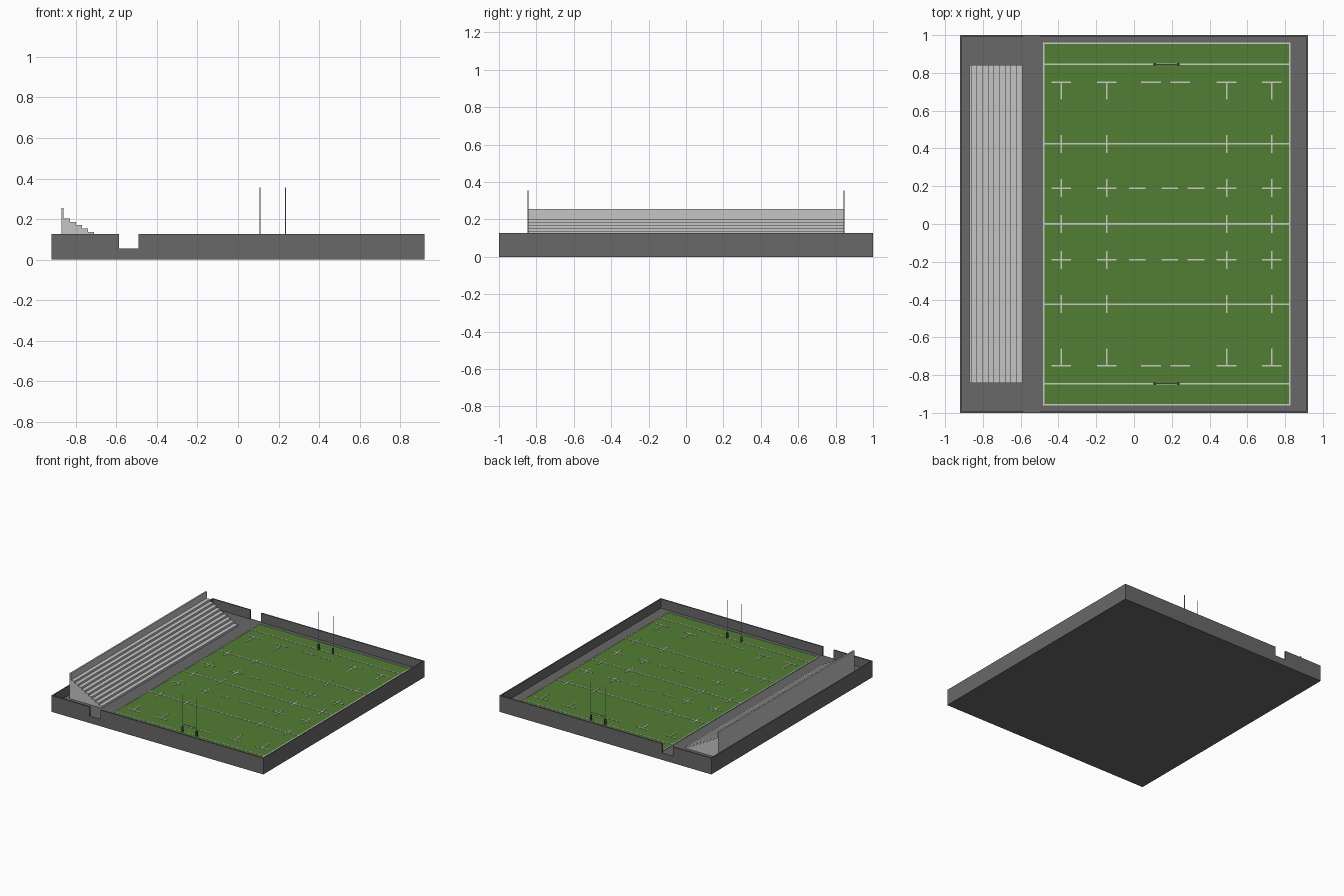
import bpy, bmesh
from mathutils import Matrix, Vector

if "Cube" in bpy.data.objects:
    bpy.data.objects.remove(bpy.data.objects["Cube"])


def material(name, rgb):
    m = bpy.data.materials.new(name)
    m.diffuse_color = (*rgb, 1)
    m.use_nodes = True
    m.node_tree.nodes["Principled BSDF"].inputs["Base Color"].default_value = m.diffuse_color
    return m


CONCRETE = material("dark grey concrete", (0.14, 0.14, 0.14))
STAND = material("light grey stand", (0.56, 0.56, 0.56))
GRASS = material("grass green", (0.085, 0.21, 0.033))
WHITE = material("line white", (0.6, 0.6, 0.57))
PAD = material("dark green padding", (0.03, 0.07, 0.025))
FLOOR = 0.055
RIM = 0.127


def finish(name, bm, mat):
    bmesh.ops.recalc_face_normals(bm, faces=bm.faces)
    me = bpy.data.meshes.new(name)
    bm.to_mesh(me)
    bm.free()
    me.materials.append(mat)
    ob = bpy.data.objects.new(name, me)
    bpy.context.collection.objects.link(ob)
    return ob


def add_box(bm, x0, x1, y0, y1, z0, z1):
    size = Matrix.Diagonal((x1 - x0, y1 - y0, z1 - z0, 1))
    mid = Matrix.Translation(((x0 + x1) / 2, (y0 + y1) / 2, (z0 + z1) / 2))
    bmesh.ops.create_cube(bm, size=1, matrix=mid @ size)


def extrude_profile(name, points, axis_point, travel, mat):
    bm = bmesh.new()
    face = bm.faces.new([bm.verts.new(axis_point(a, b)) for a, b in points])
    out = bmesh.ops.extrude_face_region(bm, geom=[face])
    verts = [v for v in out["geom"] if isinstance(v, bmesh.types.BMVert)]
    bmesh.ops.translate(bm, verts=verts, vec=Vector(travel))
    return finish(name, bm, mat)


# Sunken base: slab, side walls and end walls with a walkway gap
T = 0.01
bm = bmesh.new()
add_box(bm, -0.92, 0.92, -1, 1, 0, FLOOR)
finish("base_slab", bm, CONCRETE)
bm = bmesh.new()
for s in (-1, 1):
    add_box(bm, *sorted((s * 0.92, s * (0.92 - T))), -1, 1, FLOOR, RIM)
    y0, y1 = sorted((s, s * (1 - T)))
    add_box(bm, -0.92 + T, -0.587, y0, y1, FLOOR, RIM)
    add_box(bm, -0.492, 0.92 - T, y0, y1, FLOOR, RIM)
finish("perimeter_wall", bm, CONCRETE)

# Stepped stand with a tall back wall
steps, top, x_back, x_front = 9, 0.203, -0.86, -0.59
profile = [(-0.872, FLOOR), (-0.872, 0.255), (x_back, 0.255), (x_back, top)]
for i in range(steps):
    x = x_back + (x_front - x_back) * (i + 1) / steps
    z = top - (top - FLOOR) * i / steps
    z_next = top - (top - FLOOR) * (i + 1) / steps
    profile += [(x, z), (x, z_next)]
extrude_profile("spectator_stand", profile, lambda x, z: (x, -0.842, z),
                (0, 1.684, 0), STAND)

# Grass pitch
X0, X1, YE = -0.483, 0.828, 0.96
bm = bmesh.new()
add_box(bm, X0, X1, -YE, YE, FLOOR, FLOOR + 0.003)
finish("grass_pitch", bm, GRASS)

# Painted lines as thin plates
W = 0.004
bm = bmesh.new()


def line(x0, x1, y0, y1):
    add_box(bm, x0, x1, min(y0, y1), max(y0, y1), FLOOR + 0.002, FLOOR + 0.005)


for x in (X0, X1 - 2 * W):
    line(x, x + 2 * W, -YE, YE)
for y in (-0.956, -0.845, -0.424, 0, 0.424, 0.845, 0.956):
    line(X0, X1, y - W, y + W)
columns = (-0.385, -0.145, 0.49, 0.73)
for y in (-0.424, -0.19, 0, 0.19, 0.424):
    for x in columns:
        line(x - W, x + W, y - 0.048, y + 0.048)
for s in (-1, 1):
    y = s * 0.19
    for x in columns:
        line(x - 0.052, x + 0.052, y - W, y + W)
    for x in (0.018, 0.19, 0.328):
        line(x - 0.044, x + 0.044, y - W, y + W)
    y = s * 0.75
    for x in columns:
        line(x - 0.052, x + 0.052, y - W, y + W)
        line(x - W, x + W, y, s * 0.658)
    for x in (0.09, 0.245):
        line(x - 0.052, x + 0.052, y - W, y + W)
finish("pitch_lines", bm, WHITE)

# Goals: tall posts, crossbar and padded post feet
for label, y in (("front", -0.845), ("back", 0.845)):
    bm = bmesh.new()
    for x in (0.109, 0.234):
        bmesh.ops.create_cone(bm, cap_ends=True, segments=10, radius1=0.0025,
                              radius2=0.0025, depth=0.355 - FLOOR,
                              matrix=Matrix.Translation((x, y, (0.355 + FLOOR) / 2)))
    add_box(bm, 0.109, 0.234, y - 0.002, y + 0.002, 0.118, 0.122)
    finish(label + "_goal_posts", bm, STAND)
    bm = bmesh.new()
    for x in (0.109, 0.234):
        bmesh.ops.create_cone(bm, cap_ends=True, segments=12, radius1=0.0075,
                              radius2=0.0075, depth=0.045,
                              matrix=Matrix.Translation((x, y, FLOOR + 0.0225)))
    finish(label + "_goal_padding", bm, PAD)
